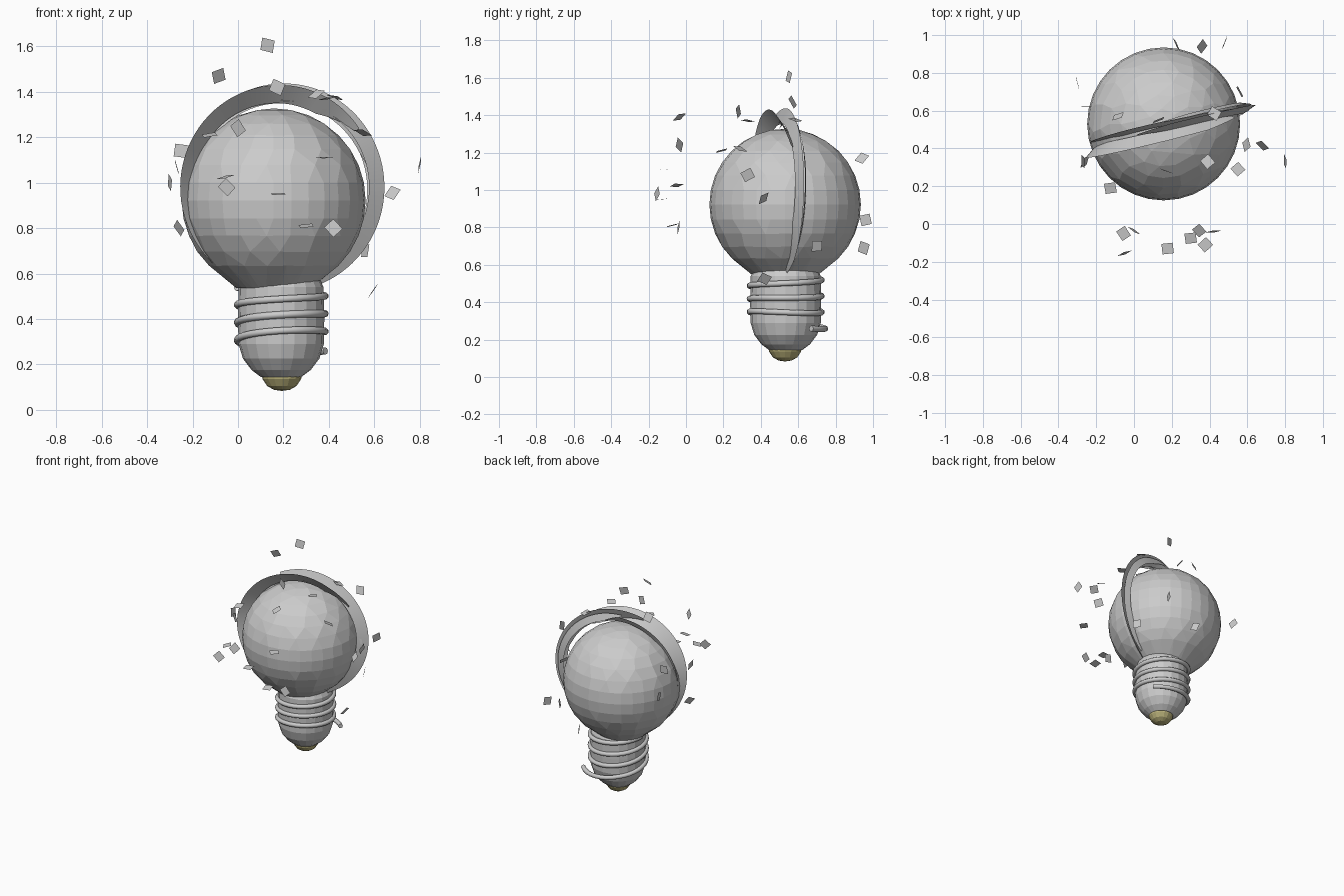
import bpy, bmesh, math, random
from mathutils import Vector, Matrix

if "Cube" in bpy.data.objects:
    bpy.data.objects.remove(bpy.data.objects["Cube"])

random.seed(4)


def make(name, verts, faces):
    me = bpy.data.meshes.new(name)
    me.from_pydata(verts, [], faces)
    me.update()
    ob = bpy.data.objects.new(name, me)
    bpy.context.collection.objects.link(ob)
    return ob


def lathe(name, profile, loc, seg, tilt=0.0, smooth=False):
    # revolve (radius, z) points; zero radius closes to a pole
    bm = bmesh.new()
    vs = [bm.verts.new((r, 0, z)) for r, z in profile]
    es = [bm.edges.new(p) for p in zip(vs, vs[1:])]
    bmesh.ops.spin(bm, geom=vs + es, cent=(0, 0, 0), axis=(0, 0, 1),
                   angle=2 * math.pi, steps=seg, use_duplicate=False)
    bmesh.ops.remove_doubles(bm, verts=bm.verts, dist=1e-4)
    bmesh.ops.recalc_face_normals(bm, faces=bm.faces)
    me = bpy.data.meshes.new(name)
    bm.to_mesh(me)
    bm.free()
    ob = bpy.data.objects.new(name, me)
    bpy.context.collection.objects.link(ob)
    ob.location = loc
    ob.rotation_euler = (0, tilt, 0)
    for p in me.polygons:
        p.use_smooth = smooth
    return ob


# Faceted glass globe, irregular facets from decimation
prof = [(0.165, -0.385)]
for i in range(3, 17):
    a = -math.pi / 2 + math.pi * i / 16
    prof.append((max(0.0, 0.405 * math.cos(a)) if i < 16 else 0.0, 0.405 * math.sin(a)))
globe = lathe("glass_globe", prof, (0.157, 0.53, 0.922), 32)
dec = globe.modifiers.new("facets", 'DECIMATE')
dec.ratio = 0.6

# Socket sleeve with rounded bottom
lathe("socket", [(0, 0.575), (0.17, 0.575), (0.187, 0.54), (0.19, 0.40), (0.188, 0.29),
                 (0.168, 0.225), (0.13, 0.175), (0.09, 0.145), (0, 0.14)],
      (0.19, 0.533, 0), 20)

# Gold contact tip
tip = lathe("contact_tip", [(0, 0.175), (0.09, 0.165), (0.085, 0.135), (0.065, 0.105),
                            (0.035, 0.088), (0, 0.083)], (0.193, 0.53, 0), 16)
gold = bpy.data.materials.new("gold")
gold.diffuse_color = (0.5, 0.45, 0.2, 1)
gold.use_nodes = True
gold.node_tree.nodes["Principled BSDF"].inputs["Base Color"].default_value = gold.diffuse_color
tip.data.materials.append(gold)

# Screw thread: tilted helical wire with loose ends
cu = bpy.data.curves.new("screw_thread", 'CURVE')
cu.dimensions = '3D'
cu.bevel_depth = 0.016
cu.bevel_resolution = 2
cu.use_fill_caps = True
sp = cu.splines.new('POLY')
n = 110
sp.points.add(n - 1)
for i in range(n):
    t = i / (n - 1)
    a = math.radians(35) + t * 3.4 * 2 * math.pi
    r = 0.193 + 0.045 * max(0, 1 - t * 14)
    z = 0.275 + 0.265 * t - 0.028 * math.sin(a) * (1 - t)
    sp.points[i].co = (0.19 + r * math.cos(a), 0.533 + r * math.sin(a), z, 1)
ob = bpy.data.objects.new("screw_thread", cu)
bpy.context.collection.objects.link(ob)


# Thin ribbons wrapped around the globe in a near-vertical plane
def ribbon(name, c, r_in, r_out, a0, a1, yaw, lean, skew):
    c, yaw = Vector(c), math.radians(yaw)
    u = Vector((math.cos(yaw), math.sin(yaw), 0))
    w = Vector((-math.sin(yaw), math.cos(yaw), 0))
    v = Vector((0, lean, 1))
    seg, vs = 48, []
    for i in range(seg + 1):
        t = i / seg
        a = math.radians(a0 + (a1 - a0) * t)
        d = u * math.cos(a) + v * math.sin(a)
        taper = min(1, math.sin(math.pi * t) * 2 + 0.25)
        for k in range(3):
            f = k / 2
            r = r_out - (r_out - r_in) * (1 - f) * taper
            vs.append(c + d * r + w * skew * (f - 0.5) * taper)
    fs = [(3 * i + k, 3 * i + k + 1, 3 * i + k + 4, 3 * i + k + 3)
          for i in range(seg) for k in range(2)]
    ob = make(name, vs, fs)
    for p in ob.data.polygons:
        p.use_smooth = True


ribbon("ribbon_left", (0.175, 0.49, 0.98), 0.37, 0.45, 35, 245, 14, -0.04, -0.06)
ribbon("ribbon_right", (0.205, 0.505, 0.98), 0.38, 0.457, -75, 115, 14, 0.03, 0.03)
ribbon("ribbon_inner", (0.19, 0.51, 0.96), 0.39, 0.43, 0, 215, 12, 0.07, 0.02)
ribbon("ribbon_back", (0.195, 0.53, 0.97), 0.39, 0.44, -60, 95, 15, 0.05, -0.02)

# Loose square flakes: facing axis and centre
flakes = [
    ('y', .13, .55, 1.605), ('y', -.085, .57, 1.47), ('y', .172, .28, 1.42),
    ('z', .345, -.035, 1.39), ('z', .425, .585, 1.375), ('z', .39, .33, 1.37),
    ('y', 0, -.035, 1.24), ('y', -.25, .62, 1.14), ('x', -.30, .75, 1.0),
    ('x', -.27, .33, 1.07), ('z', .378, -.11, 1.11), ('z', -.055, -.05, 1.025),
    ('y', -.05, -.155, .98), ('z', .178, -.13, .95), ('z', .30, -.075, .81),
    ('y', .42, -.04, .80), ('y', .68, .415, .955), ('x', .80, .33, 1.08),
    ('x', .595, .42, .525), ('z', .55, .29, 1.22), ('x', .36, .94, 1.17),
    ('x', .225, .95, .69), ('x', .48, .96, .84), ('x', .56, .70, .70),
    ('x', -.26, .33, .80), ('z', -.125, .19, 1.21)]
AX = {'x': Vector((1, 0, 0)), 'y': Vector((0, 1, 0)), 'z': Vector((0, 0, 1))}
vs, fs = [], []
for ax, x, y, z in flakes:
    nrm = AX[ax] + Vector([random.uniform(-0.5, 0.5) for _ in range(3)])
    rot = nrm.to_track_quat('Z', 'Y').to_matrix() @ Matrix.Rotation(random.uniform(0, 1.5), 3, 'Z')
    b = len(vs)
    for sx, sy in ((-1, -1), (1, -1), (1, 1), (-1, 1)):
        vs.append(Vector((x, y, z)) + rot @ Vector((sx * 0.03, sy * 0.028, 0)))
    fs.append((b, b + 1, b + 2, b + 3))
make("flakes", vs, fs)
